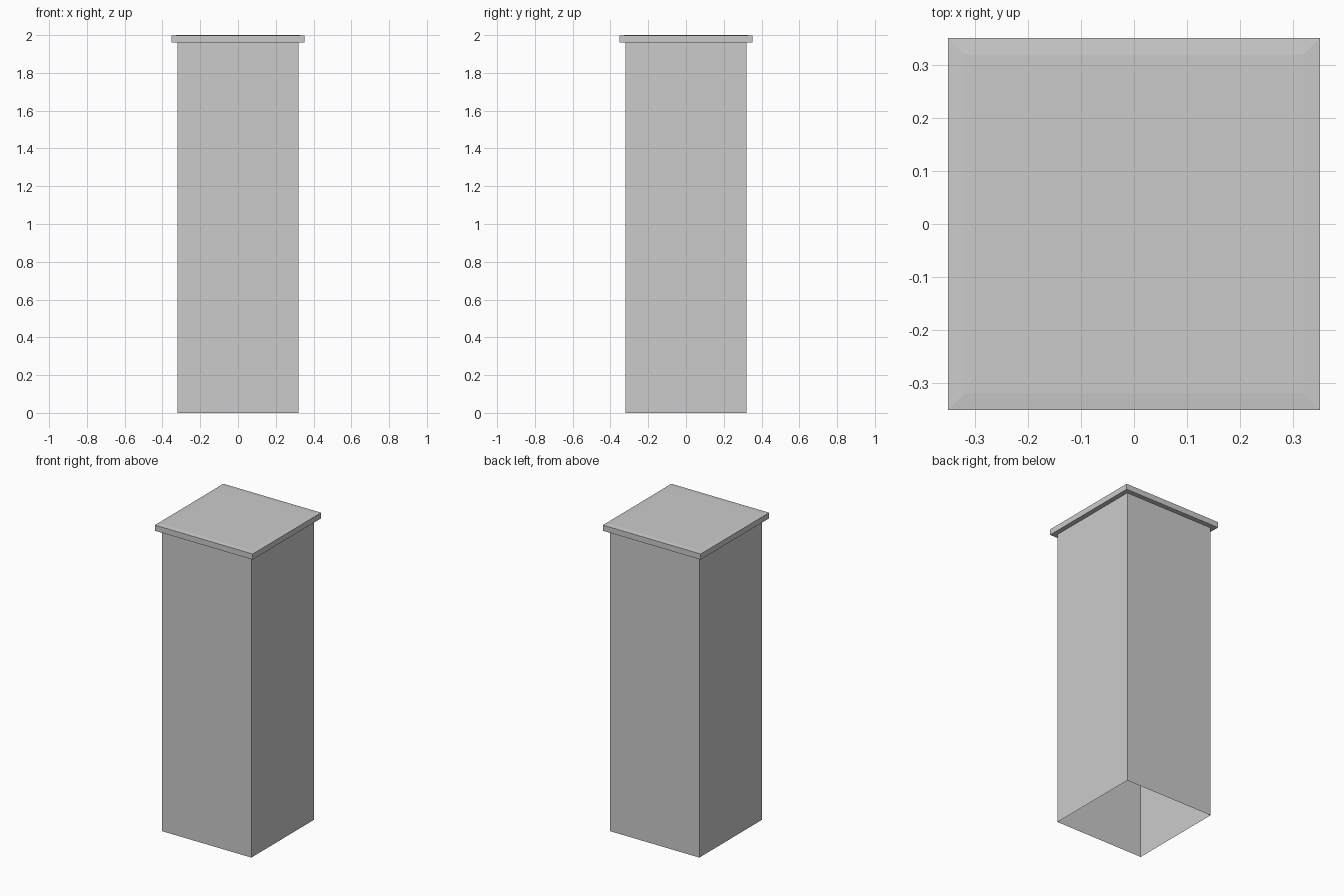
import bpy
import bmesh

if "Cube" in bpy.data.objects:
    bpy.data.objects.remove(bpy.data.objects["Cube"])

# Square rings (half width, height), bottom to top
PROFILE = [
    (0.321, 0.0),     # open foot
    (0.321, 1.96),    # top of shaft
    (0.352, 1.96),    # underside of cap overhang
    (0.352, 1.997),   # cap edge
    (0.321, 2.0),     # very slight slope to the flat top
]


def square_ring(bm, half, z):
    corners = [(-1, -1), (1, -1), (1, 1), (-1, 1)]
    return [bm.verts.new((x * half, y * half, z)) for x, y in corners]


# Square pillar: hollow shaft open below, with an overhanging cap
bm = bmesh.new()
rings = [square_ring(bm, half, z) for half, z in PROFILE]
for low, high in zip(rings, rings[1:]):
    for i in range(4):
        j = (i + 1) % 4
        bm.faces.new((low[i], low[j], high[j], high[i]))

# Flat top
bm.faces.new(rings[-1])

mesh = bpy.data.meshes.new("square_pillar")
bm.to_mesh(mesh)
bm.free()
pillar = bpy.data.objects.new("square_pillar", mesh)
bpy.context.collection.objects.link(pillar)
